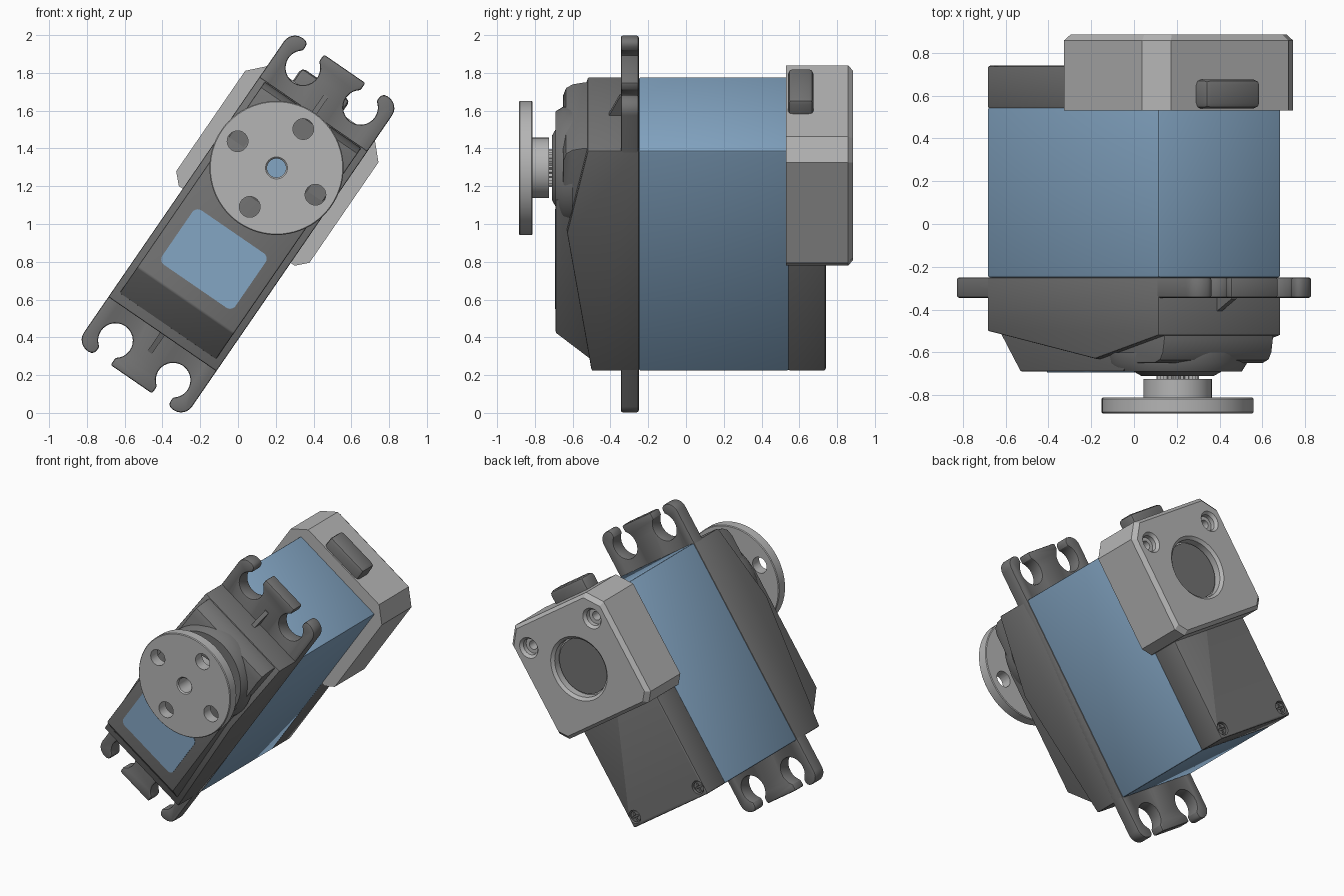
import bpy, bmesh
from math import sin, cos, pi, radians
from mathutils import Matrix

cube = bpy.data.objects.get("Cube")
if cube:
    bpy.data.objects.remove(cube, do_unlink=True)

# Everything is built upright (width x, depth y, length z), then leaned sideways
TILT = Matrix.Translation((0, 0, 1)) @ Matrix.Rotation(radians(34.5), 4, 'Y')
W, L = 0.347, 0.707      # half width and half length of the case
SHAFT = 0.36             # height of the output axis


def material(name, rgb):
    m = bpy.data.materials.new(name)
    m.use_nodes = True
    m.diffuse_color = (*rgb, 1)
    m.node_tree.nodes["Principled BSDF"].inputs["Base Color"].default_value = (*rgb, 1)
    return m


BLUE = material("steel blue", (0.23, 0.38, 0.55))
DARK = material("dark grey", (0.17, 0.17, 0.17))
LIGHT = material("light grey", (0.46, 0.46, 0.46))


def finish(name, bm, mat):
    bmesh.ops.recalc_face_normals(bm, faces=bm.faces)
    mesh = bpy.data.meshes.new(name)
    bm.to_mesh(mesh)
    bm.free()
    mesh.materials.append(mat)
    ob = bpy.data.objects.new(name, mesh)
    bpy.context.collection.objects.link(ob)
    ob.matrix_world = TILT
    shade(ob)
    return ob


def shade(ob):
    for p in ob.data.polygons:
        p.use_smooth = True
    ob.data.set_sharp_from_angle(angle=radians(28))


def apply(ob, mod):
    with bpy.context.temp_override(object=ob, active_object=ob, selected_objects=[ob]):
        bpy.ops.object.modifier_apply(modifier=mod.name)
    shade(ob)


def prism(name, pts, rings, mat, axis='y', bevel=0, centre=(0, 0)):
    """Outline swept through (position, scale) rings along y or x."""
    bm = bmesh.new()
    loops = []
    for t, s in rings:
        loop = []
        for a, b in pts:
            a, b = centre[0] + (a - centre[0]) * s, centre[1] + (b - centre[1]) * s
            loop.append(bm.verts.new((a, t, b) if axis == 'y' else (t, a, b)))
        loops.append(loop)
    n = len(pts)
    for p, q in zip(loops, loops[1:]):
        for i in range(n):
            bm.faces.new((p[i], p[(i + 1) % n], q[(i + 1) % n], q[i]))
    bm.faces.new(loops[0])
    bm.faces.new(loops[-1])
    ob = finish(name, bm, mat)
    if bevel:
        mod = ob.modifiers.new("bevel", 'BEVEL')
        mod.width, mod.segments = bevel, 2
        mod.limit_method, mod.angle_limit = 'ANGLE', radians(40)
        apply(ob, mod)
    return ob


def box(name, x0, x1, y0, y1, z0, z1, mat, bevel=0):
    return prism(name, [(x0, z0), (x1, z0), (x1, z1), (x0, z1)],
                 [(y0, 1), (y1, 1)], mat, bevel=bevel)


def lathe(name, profile, mat, x=0, z=SHAFT, closed=False, steps=56):
    """Profile of (radius, y) spun round an axis along y."""
    bm = bmesh.new()
    vs = [bm.verts.new((x + r, y, z)) for r, y in profile]
    es = [bm.edges.new(e) for e in zip(vs, vs[1:])]
    if closed:
        es.append(bm.edges.new((vs[-1], vs[0])))
    bmesh.ops.spin(bm, geom=vs + es, cent=(x, 0, z), axis=(0, 1, 0),
                   angle=2 * pi, steps=steps)
    bmesh.ops.remove_doubles(bm, verts=bm.verts, dist=1e-5)
    return finish(name, bm, mat)


def disc(name, r, y0, y1, mat, x=0, z=SHAFT, steps=40):
    return lathe(name, [(0, y0), (r, y0), (r, y1), (0, y1)], mat, x, z, steps=steps)


def cut(ob, *cutters):
    for c in cutters:
        mod = ob.modifiers.new("cut", 'BOOLEAN')
        mod.operation, mod.solver, mod.object = 'DIFFERENCE', 'EXACT', c
        bpy.context.view_layer.update()
        apply(ob, mod)
        bpy.data.objects.remove(c, do_unlink=True)


def arc(cx, cz, r, a0, a1, n):
    return [(cx + r * cos(radians(a0 + (a1 - a0) * i / n)),
             cz + r * sin(radians(a0 + (a1 - a0) * i / n))) for i in range(n + 1)]


# Case: blue middle and dark rear cover
box("middle_case", -W, W, -0.25, 0.545, -L, L, BLUE, 0.01)
rear = box("rear_cover", -W, W, 0.54, 0.74, -L, L, DARK, 0.01)
for side in (-1, 1):
    x, z = side * 0.297, -0.645
    cut(rear, disc("screw_cutter", 0.045, 0.70, 0.8, DARK, x, z))
    head = disc("rear_screw", 0.037, 0.69, 0.73, DARK, x, z)
    cut(head, box("slot_a", x - 0.028, x + 0.028, 0.715, 0.8, z - 0.006, z + 0.006, DARK),
        box("slot_b", x - 0.006, x + 0.006, 0.715, 0.8, z - 0.028, z + 0.028, DARK))

# Front cover: outer wall with a peaked rim, and a raised inner block
prism("front_cover_wall", [(-0.25, -L), (-0.5, -L), (-0.63, 0.18), (-0.52, L), (-0.25, L)],
      [(-W, 1), (W, 1)], DARK, 'x', 0.008)
prism("front_cover_block",
      [(-0.4, -0.66), (-0.51, -0.655), (-0.69, -0.49), (-0.69, SHAFT), (-0.65, SHAFT + 0.04),
       (-0.65, 0.62), (-0.635, 0.665), (-0.6, 0.688), (-0.54, 0.7), (-0.4, 0.7)],
      [(-0.31, 1), (0.31, 1)], DARK, 'x', 0.008)
lathe("output_boss", [(0, -0.6), (0.33, -0.6), (0.325, -0.65), (0.30, -0.69), (0.205, -0.69),
                      (0.17, -0.71), (0, -0.71)], DARK)

# Front label panel with rounded corners
panel = []
for cx, cz, a in ((0.2, -0.085, 0), (-0.2, -0.085, 90), (-0.2, -0.365, 180), (0.2, -0.365, 270)):
    panel += arc(cx, cz, 0.035, a, a + 90, 5)
prism("front_panel", panel, [(-0.694, 1), (-0.687, 1)], BLUE)

# Mounting flange: a quarter outline with an open screw hole, mirrored both ways
quarter = (arc(0.277, 0.935, 0.07, 0, 90, 6) + arc(0.267, 0.975, 0.03, 90, 180, 4)
           + arc(0.185, 0.876, 0.092, 56, -236, 22) + [(0.133, 0.997)])
outline = (quarter + [(-x, z) for x, z in reversed(quarter)]
           + [(-x, -z) for x, z in quarter] + [(x, -z) for x, z in reversed(quarter)])
prism("mounting_flange", outline, [(-0.345, 1), (-0.25, 1)], DARK, bevel=0.01)
for s in (-1, 1):
    prism("flange_rib", [(-0.33, s * 0.7), (-0.41, s * 0.7), (-0.35, s * 0.825), (-0.33, s * 0.825)],
          [(-0.014, 1), (0.014, 1)], DARK, 'x')

# Output spline and round horn
teeth = []
for i in range(50):
    r = 0.1 if i % 2 else 0.087
    teeth.append((r * cos(i * pi / 25), SHAFT + r * sin(i * pi / 25)))
prism("output_spline", teeth, [(-0.70, 1), (-0.74, 1)], LIGHT)
disc("shaft_core", 0.05, -0.746, -0.738, BLUE)
horn = lathe("output_horn", [(0.05, -0.725), (0.16, -0.725), (0.16, -0.812), (0.35, -0.812),
                             (0.355, -0.817), (0.355, -0.88), (0.35, -0.885), (0.058, -0.885),
                             (0.05, -0.877)], LIGHT, closed=True, steps=72)
for dx, dz in ((1, 0), (-1, 0), (0, 1), (0, -1)):
    cut(horn, disc("horn_cutter", 0.055, -0.95, -0.75, LIGHT, dx * 0.25, SHAFT + dz * 0.25))

# Rear housing: chamfered block with a round bore and two counterbored screw holes
half = [(0.372, -0.012), (0.428, 0.045), (0.428, 0.69), (0.333, 0.79)]
cap = prism("rear_housing", half + [(-x, z) for x, z in reversed(half)],
            [(0.53, 1), (0.858, 1), (0.885, 0.945)], LIGHT, centre=(0, 0.39))
cut(cap, lathe("bore_cutter", [(0, 0.82), (0.2, 0.82), (0.2, 0.868), (0.225, 0.89),
                               (0.225, 0.95), (0, 0.95)], LIGHT, z=0.37))
disc("bore_insert", 0.19, 0.80, 0.832, DARK, z=0.37)
for side in (-1, 1):
    x, z = side * 0.297, 0.625
    cut(cap, lathe("counterbore", [(0, 0.70), (0.03, 0.70), (0.03, 0.835), (0.055, 0.835),
                                   (0.055, 0.865), (0.075, 0.89), (0.075, 0.95), (0, 0.95)],
                   LIGHT, x, z, steps=32))

# Cable plug on top of the rear housing
box("cable_plug", -0.19, 0.12, 0.54, 0.675, 0.7, 0.875, DARK, 0.025)
